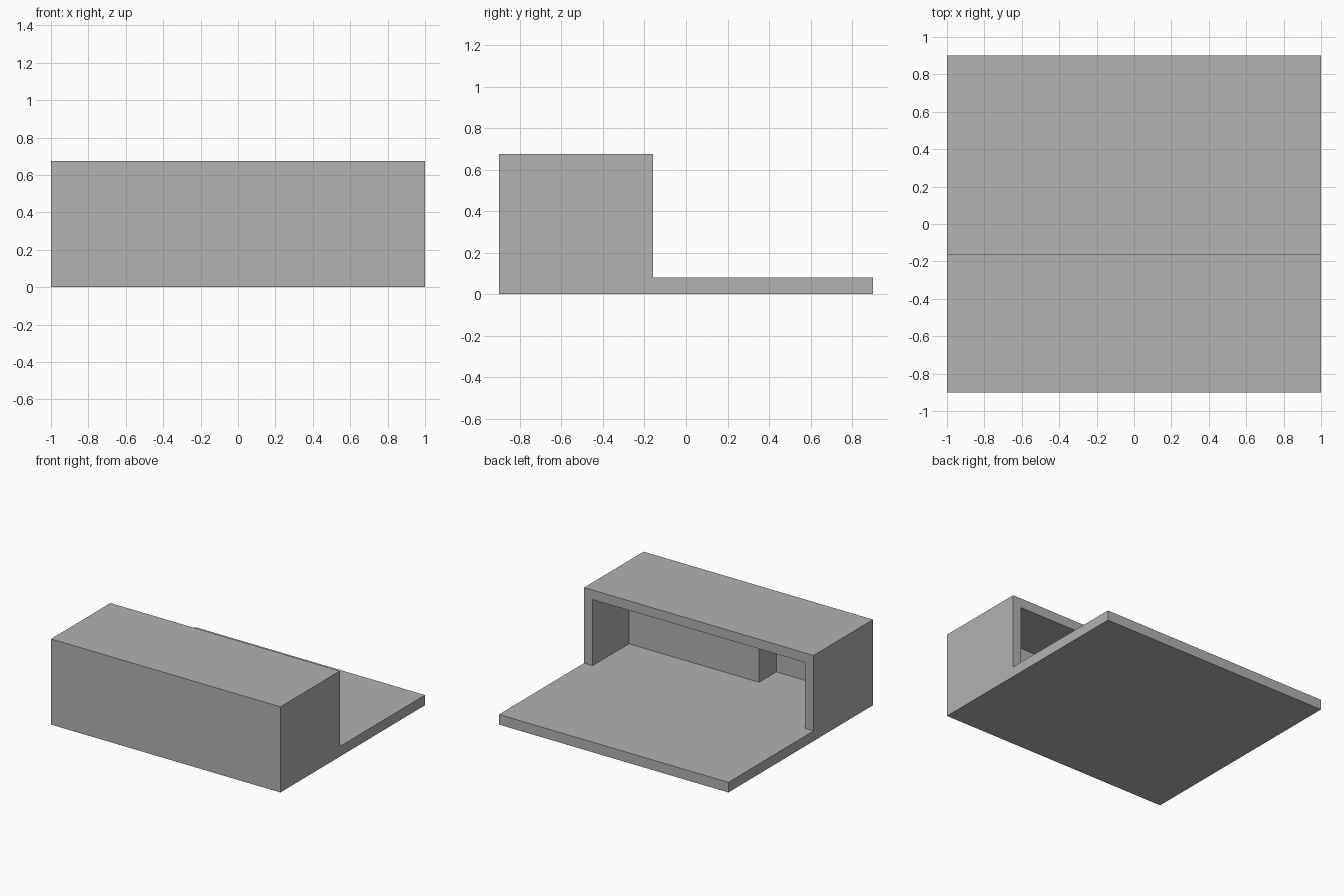
import bpy
import bmesh
from mathutils import Vector

cube = bpy.data.objects.get("Cube")
if cube:
    bpy.data.objects.remove(cube, do_unlink=True)

# Main dimensions
HALF_X, HALF_Y = 1.0, 0.9
HEIGHT, FLOOR = 0.675, 0.08
WALL = 0.075
OPENING_Y = -0.16          # rear edge of the roofed part
ROOM_FRONT = -HALF_Y + WALL
BLOCK_Y, BLOCK_X = -0.61, -0.21   # thick part of the front wall

grey = bpy.data.materials.new("plain_grey")
grey.use_nodes = True
colour = (0.445, 0.445, 0.445, 1.0)
grey.diffuse_color = colour
grey.node_tree.nodes["Principled BSDF"].inputs["Base Color"].default_value = colour


def prism(name, points, direction):
    """Extrude a closed outline along a direction into a solid object."""
    bm = bmesh.new()
    face = bm.faces.new([bm.verts.new(p) for p in points])
    result = bmesh.ops.extrude_face_region(bm, geom=[face])
    moved = [v for v in result["geom"] if isinstance(v, bmesh.types.BMVert)]
    bmesh.ops.translate(bm, verts=moved, vec=Vector(direction))
    bmesh.ops.recalc_face_normals(bm, faces=bm.faces)
    mesh = bpy.data.meshes.new(name)
    bm.to_mesh(mesh)
    bm.free()
    mesh.materials.append(grey)
    obj = bpy.data.objects.new(name, mesh)
    bpy.context.collection.objects.link(obj)
    return obj


# Stepped shell: tall roofed part with a low terrace behind it
profile = [(-HALF_Y, 0), (HALF_Y, 0), (HALF_Y, FLOOR),
           (OPENING_Y, FLOOR), (OPENING_Y, HEIGHT), (-HALF_Y, HEIGHT)]
shell = prism("building_shell", [(-HALF_X, y, z) for y, z in profile],
              (2 * HALF_X, 0, 0))

# Room hollow with the stepped inner wall, open towards the terrace
inner = HALF_X - WALL
plan = [(-inner, ROOM_FRONT), (BLOCK_X, ROOM_FRONT), (BLOCK_X, BLOCK_Y),
        (inner, BLOCK_Y), (inner, OPENING_Y + 0.1), (-inner, OPENING_Y + 0.1)]
room = prism("room_cutter", [(x, y, FLOOR) for x, y in plan],
             (0, 0, HEIGHT - WALL - FLOOR))
room.hide_render = True

cut = shell.modifiers.new("room", 'BOOLEAN')
cut.operation = 'DIFFERENCE'
cut.solver = 'EXACT'
cut.object = room
bpy.context.view_layer.objects.active = shell
bpy.ops.object.modifier_apply(modifier=cut.name)
bpy.data.objects.remove(room, do_unlink=True)
